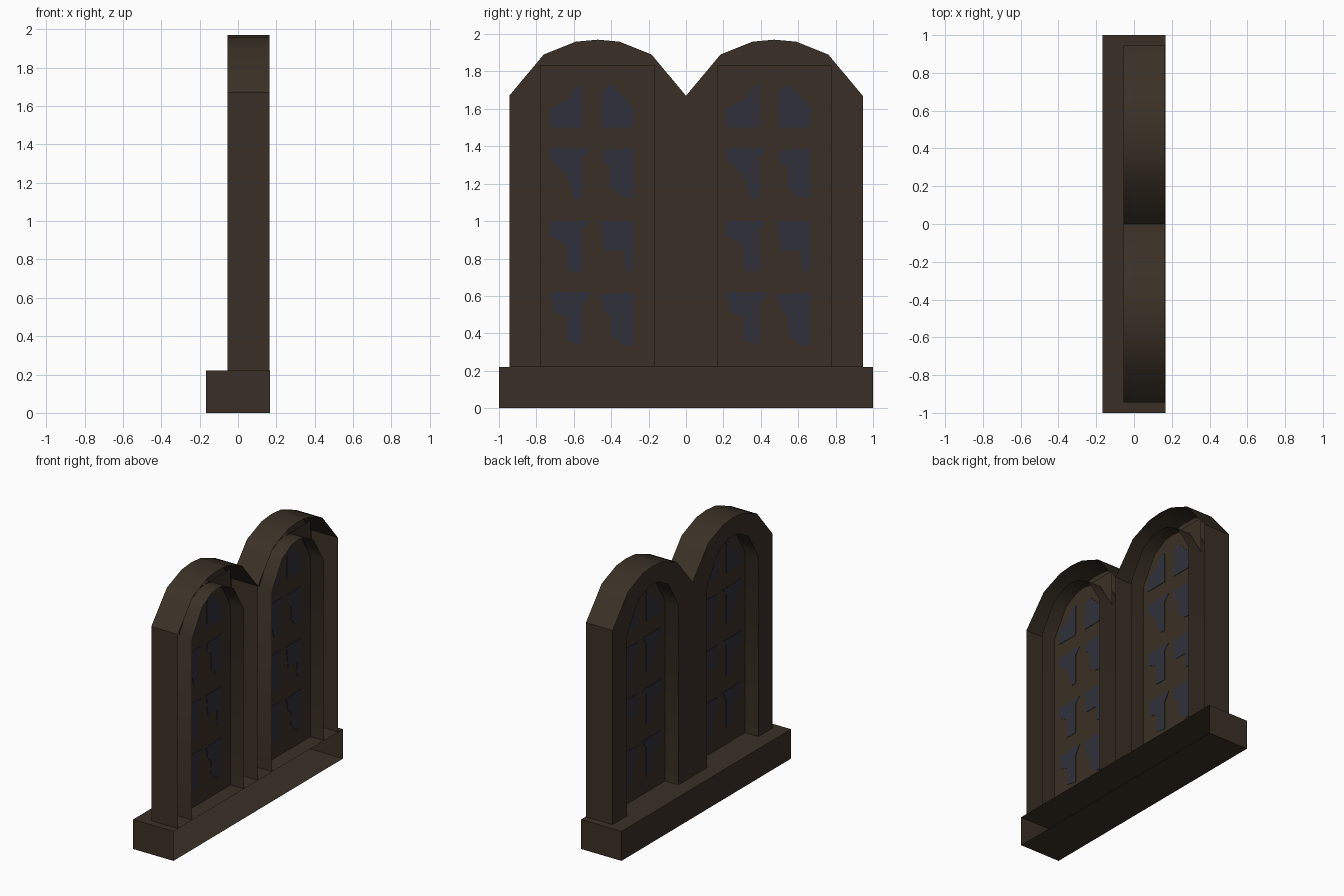
import bpy, bmesh, math

if "Cube" in bpy.data.objects:
    bpy.data.objects.remove(bpy.data.objects["Cube"])


def material(name, rgb):
    m = bpy.data.materials.new(name)
    m.diffuse_color = (*rgb, 1)
    m.use_nodes = True
    m.node_tree.nodes["Principled BSDF"].inputs["Base Color"].default_value = m.diffuse_color
    return m


WOOD = material("dark_brown_wood", (0.042, 0.030, 0.019))
GLASS = material("dark_blue_glass", (0.030, 0.030, 0.043))

BACK, FRONT, PANE = 0.165, -0.055, 0.055
SILL_TOP = 0.22


def finish(bm, name, mat):
    bmesh.ops.recalc_face_normals(bm, faces=bm.faces[:])
    me = bpy.data.meshes.new(name)
    bm.to_mesh(me)
    bm.free()
    me.materials.append(mat)
    ob = bpy.data.objects.new(name, me)
    bpy.context.collection.objects.link(ob)
    return ob


def arch(half, spring, top, cy):
    """Arched outline: two jambs and a six-sided head."""
    rise = top - spring
    head = [(-1, 0), (-0.61, 0.735), (-0.245, 0.965), (0, 1),
            (0.245, 0.965), (0.61, 0.735), (1, 0)]
    pts = [(cy + half * u, spring + rise * v) for u, v in head]
    return [(cy - half, SILL_TOP)] + pts + [(cy + half, SILL_TOP)]


def strip(bm, a, b):
    for i in range(len(a) - 1):
        bm.faces.new((a[i], a[i + 1], b[i + 1], b[i]))


def window_frame(name, cy):
    """Hollow shell, open at the wall side: face, outer wall and reveal."""
    bm = bmesh.new()
    outer = arch(0.4725, 1.67, 1.97, cy)
    inner = arch(0.305, 1.565, 1.835, cy)
    loops = [[bm.verts.new((x, y, z)) for y, z in prof]
             for prof, x in ((outer, BACK), (outer, FRONT), (inner, FRONT), (inner, BACK))]
    for a, b in zip(loops, loops[1:]):
        strip(bm, a, b)
    ob = finish(bm, name, WOOD)
    ob.data.polygons.foreach_set("use_smooth", [True] * len(ob.data.polygons))
    ob.data.set_sharp_from_angle(angle=math.radians(34))


def window_panel(name, cy):
    bm = bmesh.new()
    bm.faces.new([bm.verts.new((PANE, cy + u * 0.305, z))
                  for u, z in ((-1, SILL_TOP), (1, SILL_TOP), (1, 1.835), (-1, 1.835))])
    finish(bm, name, WOOD)


# Broken glass patches: y measured from the window centre, and height
PATCHES = [
    [(-.255, 1.5), (-.08, 1.5), (-.08, 1.73), (-.125, 1.71), (-.165, 1.65), (-.255, 1.6)],
    [(.02, 1.5), (.19, 1.5), (.19, 1.61), (.075, 1.73), (.025, 1.7)],
    [(-.255, 1.39), (-.035, 1.39), (-.08, 1.34), (-.08, 1.12), (-.125, 1.12),
     (-.165, 1.24), (-.255, 1.34)],
    [(.025, 1.38), (.19, 1.39), (.19, 1.12), (.125, 1.13), (.07, 1.18), (.07, 1.29),
     (.025, 1.32)],
    [(-.255, 1.0), (-.04, 1.0), (-.08, .96), (-.08, .73), (-.165, .73), (-.165, .87),
     (-.255, .92)],
    [(.018, 1.0), (.19, 1.0), (.19, .73), (.145, .73), (.14, .84), (.035, .84)],
    [(-.25, .62), (-.035, .62), (-.08, .55), (-.08, .34), (-.165, .36), (-.165, .49),
     (-.235, .51)],
    [(.015, .61), (.19, .62), (.19, .34), (.145, .33), (.075, .39), (.07, .49), (.035, .52)],
]


def window_glass(name, cy):
    """Thin plates showing on both sides of the panel."""
    bm = bmesh.new()
    for patch in PATCHES:
        face = bm.faces.new([bm.verts.new((PANE - 0.003, cy + y, z)) for y, z in patch])
        ext = bmesh.ops.extrude_face_region(bm, geom=[face], use_keep_orig=True)
        for v in ext["geom"]:
            if isinstance(v, bmesh.types.BMVert):
                v.co.x += 0.006
    finish(bm, name, GLASS)


for side, cy in (("left", -0.4725), ("right", 0.4725)):
    window_frame(side + "_frame", cy)
    window_panel(side + "_panel", cy)
    window_glass(side + "_glass", cy)

# Sill: box without the face against the wall
bm = bmesh.new()
bmesh.ops.create_cube(bm, size=1)
for v in bm.verts:
    v.co = (v.co.x * 2 * 0.167, v.co.y * 2, (v.co.z + 0.5) * SILL_TOP)
bm.normal_update()
bmesh.ops.delete(bm, geom=[f for f in bm.faces if f.normal.x > 0.9], context='FACES_ONLY')
finish(bm, "sill", WOOD)
